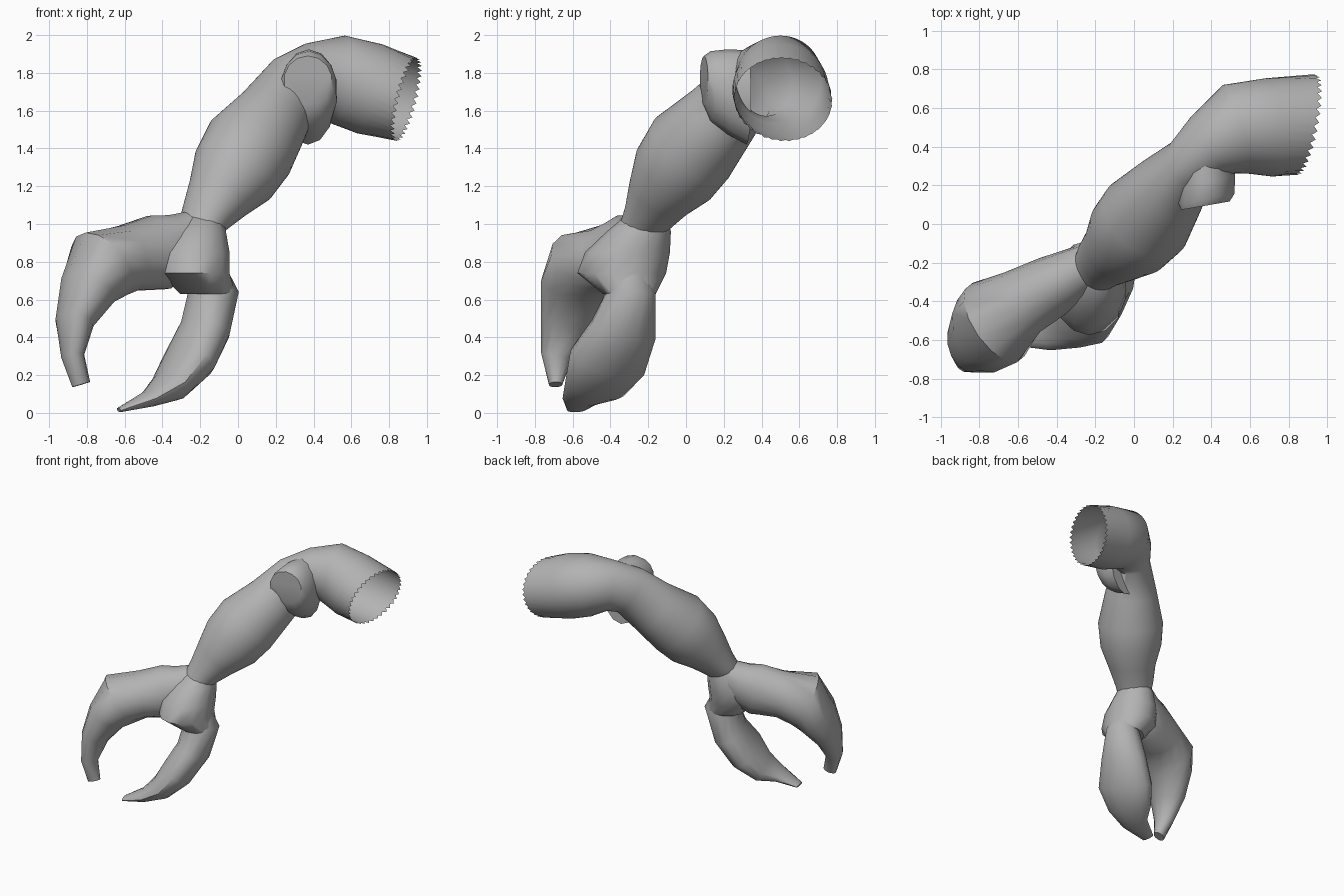
import bpy, bmesh, math
from mathutils import Vector

grey = bpy.data.materials.new("plain grey")
grey.diffuse_color = (0.45, 0.45, 0.45, 1)


def loft(name, rings, ref, sides=14, cap_start=True, cap_end=True, jag=0.0,
         start_dir=None, axis=None):
    """Skin elliptical rings (centre, radius along ref, radius across) along a bent path."""
    bm = bmesh.new()
    pts = [Vector(r[0]) for r in rings]
    loops = []
    for i, (c, ra, rb) in enumerate(rings):
        a, b = pts[max(i - 1, 0)], pts[min(i + 1, len(pts) - 1)]
        t = Vector(axis).normalized() if axis else (b - a).normalized()
        if i == 0 and start_dir:
            t = Vector(start_dir).normalized()
        u = Vector(ref)
        u = (u - t * u.dot(t)).normalized()
        v = t.cross(u)
        loop = []
        for k in range(sides):
            w = 2 * math.pi * k / sides
            p = pts[i] + u * ra * math.cos(w) + v * rb * math.sin(w)
            if i == 0 and jag:
                p += t * jag * (-1 if k % 2 else 1)
            loop.append(bm.verts.new(p))
        loops.append(loop)
    for p, q in zip(loops, loops[1:]):
        for k in range(sides):
            n = (k + 1) % sides
            bm.faces.new((p[k], p[n], q[n], q[k]))
    if cap_start:
        bm.faces.new(loops[0][::-1])
    if cap_end:
        bm.faces.new(loops[-1])
    bmesh.ops.recalc_face_normals(bm, faces=bm.faces)
    me = bpy.data.meshes.new(name)
    bm.to_mesh(me)
    bm.free()
    ob = bpy.data.objects.new(name, me)
    bpy.context.collection.objects.link(ob)
    me.materials.append(grey)
    bpy.ops.object.select_all(action='DESELECT')
    ob.select_set(True)
    bpy.context.view_layer.objects.active = ob
    bpy.ops.object.shade_smooth_by_angle(angle=math.radians(45))
    return ob


# Upper arm with torn open end, narrowing to the elbow and bending into the forearm
loft("arm", [
    ((0.89, 0.515, 1.66), 0.225, 0.262),
    ((0.70, 0.50, 1.715), 0.245, 0.255),
    ((0.53, 0.49, 1.765), 0.235, 0.24),
    ((0.40, 0.41, 1.765), 0.195, 0.18),
    ((0.29, 0.32, 1.72), 0.19, 0.14),
    ((0.18, 0.18, 1.56), 0.21, 0.20),
    ((0.06, 0.03, 1.40), 0.25, 0.25),
    ((-0.02, -0.06, 1.27), 0.235, 0.235),
    ((-0.10, -0.14, 1.15), 0.175, 0.18),
    ((-0.17, -0.20, 1.04), 0.125, 0.145),
    ((-0.21, -0.25, 0.97), 0.10, 0.12),
], (0, 0, 1), sides=72, cap_start=False, cap_end=False, jag=0.012, start_dir=(-1, 0.19, 0.25))

# Blunt knob on the front of the elbow
loft("elbow_knob", [
    ((0.37, 0.32, 1.67), 0.25, 0.15),
    ((0.375, 0.22, 1.70), 0.225, 0.155),
    ((0.375, 0.13, 1.73), 0.185, 0.15),
    ((0.37, 0.095, 1.76), 0.13, 0.13),
], (0, 0, 1), axis=(0.17, -0.98, 0))

# Outer claw: thick base, then a hooked tip
loft("outer_claw", [
    ((-0.19, -0.19, 1.00), 0.11, 0.09),
    ((-0.30, -0.26, 0.90), 0.14, 0.17),
    ((-0.42, -0.32, 0.85), 0.16, 0.205),
    ((-0.58, -0.405, 0.82), 0.18, 0.18),
    ((-0.72, -0.51, 0.78), 0.24, 0.205),
    ((-0.795, -0.565, 0.65), 0.22, 0.15),
    ((-0.865, -0.63, 0.48), 0.15, 0.10),
    ((-0.875, -0.685, 0.30), 0.085, 0.06),
    ((-0.83, -0.69, 0.15), 0.035, 0.05),
], (0.22, -0.97, 0))

# Palm block below the wrist
loft("palm", [
    ((-0.18, -0.20, 1.06), 0.10, 0.10),
    ((-0.21, -0.25, 0.96), 0.17, 0.15),
    ((-0.23, -0.31, 0.85), 0.225, 0.19),
    ((-0.23, -0.34, 0.74), 0.235, 0.19),
    ((-0.16, -0.30, 0.63), 0.14, 0.15),
], (0, 1, 0), sides=14, axis=(0, 0, -1))

# Inner claw curving forward to a thin point
loft("inner_claw", [
    ((-0.18, -0.30, 0.78), 0.11, 0.10),
    ((-0.13, -0.29, 0.64), 0.13, 0.135),
    ((-0.175, -0.33, 0.44), 0.185, 0.13),
    ((-0.26, -0.415, 0.27), 0.225, 0.125),
    ((-0.36, -0.48, 0.14), 0.18, 0.09),
    ((-0.47, -0.55, 0.075), 0.11, 0.045),
    ((-0.63, -0.58, 0.015), 0.05, 0.012),
], (-0.3, 0.95, 0))
